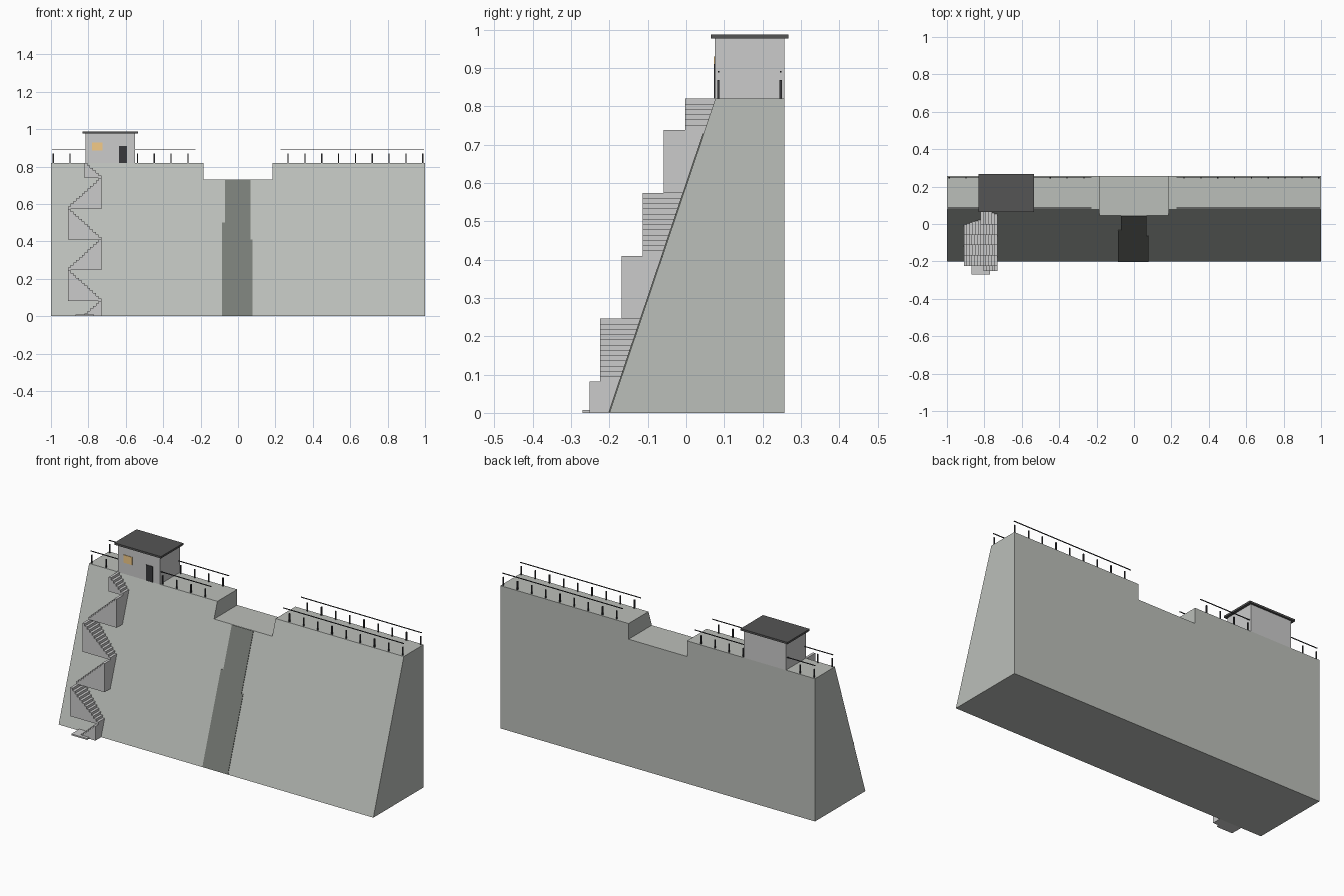
import bpy, bmesh

if "Cube" in bpy.data.objects:
    bpy.data.objects.remove(bpy.data.objects["Cube"])

H = 0.82            # crest height
BACK = 0.257        # vertical back face


def slope(z):
    """y of the sloping front face at height z"""
    return -0.2 + z * 0.277 / H


def material(name, rgb):
    m = bpy.data.materials.new(name)
    m.diffuse_color = (*rgb, 1)
    m.use_nodes = True
    m.node_tree.nodes["Principled BSDF"].inputs["Base Color"].default_value = m.diffuse_color
    return m


concrete = material("concrete", (0.50, 0.52, 0.49))
wet = material("wet_concrete", (0.19, 0.205, 0.185))
roof_mat = material("dark_roof", (0.09, 0.09, 0.09))
metal = material("dark_metal", (0.04, 0.04, 0.045))
glow = material("lit_window", (0.9, 0.6, 0.25))


def make(name, bm, mat=None):
    bmesh.ops.recalc_face_normals(bm, faces=bm.faces)
    me = bpy.data.meshes.new(name)
    bm.to_mesh(me)
    bm.free()
    ob = bpy.data.objects.new(name, me)
    bpy.context.collection.objects.link(ob)
    if mat:
        me.materials.append(mat)
    return ob


def add_prism(bm, outline, front, back):
    """Extrude an xz outline along y between two functions of z"""
    f = [bm.verts.new((x, front(z), z)) for x, z in outline]
    b = [bm.verts.new((x, back(z), z)) for x, z in outline]
    bm.faces.new(f)
    bm.faces.new(b[::-1])
    n = len(f)
    for i in range(n):
        j = (i + 1) % n
        bm.faces.new((f[j], f[i], b[i], b[j]))


def add_box(bm, x0, x1, y0, y1, z0, z1):
    add_prism(bm, [(x0, z0), (x1, z0), (x1, z1), (x0, z1)],
              lambda z: y0, lambda z: y1)


def box(name, *bounds, mat=None):
    bm = bmesh.new()
    add_box(bm, *bounds)
    return make(name, bm, mat)


# Dam wall with spillway notch
bm = bmesh.new()
add_prism(bm, [(-1, 0), (1, 0), (1, H), (0.185, H), (0.185, 0.73),
               (-0.185, 0.73), (-0.185, H), (-1, H)], slope, lambda z: BACK)
make("dam_wall", bm, concrete)

# Wet streak below the spillway
bm = bmesh.new()
add_prism(bm, [(-0.085, 0.002), (0.077, 0.002), (0.077, 0.41), (0.067, 0.41),
               (0.067, 0.729), (-0.07, 0.729), (-0.07, 0.5), (-0.085, 0.5)],
          lambda z: slope(z) - 0.003, lambda z: slope(z) + 0.002)
make("spillway_streak", bm, wet)

# Zigzag staircase: half flight, four full flights, half flight
CX, HALF, RUN, RISE = -0.82, 0.09, 0.015, H / 60
bm = bmesh.new()
x, z, direction = CX, 0.0, 1
for steps in (6, 12, 12, 12, 12, 6):
    outline = [(x, z)]
    for i in range(steps):
        top = z + (i + 1) * RISE
        outline += [(x + direction * i * RUN, top),
                    (x + direction * (i + 1) * RUN, top)]
    x += direction * steps * RUN
    outline.append((x, z))
    y0, y1 = slope(z) - 0.052, slope(z + steps * RISE)
    add_prism(bm, outline, lambda _, y=y0: y, lambda _, y=y1: y)
    z += steps * RISE
    direction = -direction
make("zigzag_stairs", bm)
box("stair_foot_pad", CX - 0.05, CX + 0.05, -0.27, -0.19, 0, 0.008)

# Gatehouse on the crest
box("gatehouse_walls", -0.815, -0.55, 0.076, BACK, H, 0.98)
box("gatehouse_roof", -0.832, -0.535, 0.065, 0.268, 0.977, 0.988, mat=roof_mat)
box("gatehouse_door", -0.637, -0.594, 0.073, 0.08, H, 0.911, mat=metal)
box("gatehouse_window", -0.78, -0.725, 0.073, 0.08, 0.885, 0.93, mat=glow)

# Railings along both crest edges, either side of the spillway
for side, label in ((-1, "left"), (1, "right")):
    posts, rails = bmesh.new(), bmesh.new()
    for y in (0.085, 0.247):
        for i in range(9):
            px = side * (0.268 + i * 0.09)
            add_box(posts, px - 0.003, px + 0.003, y - 0.003, y + 0.003, H, 0.869)
        a, b = sorted((side * 0.228, side * 0.994))
        add_box(rails, a, b, y - 0.002, y + 0.002, 0.888, 0.892)
    make(label + "_railing_posts", posts, metal)
    make(label + "_railing_bars", rails, metal)
